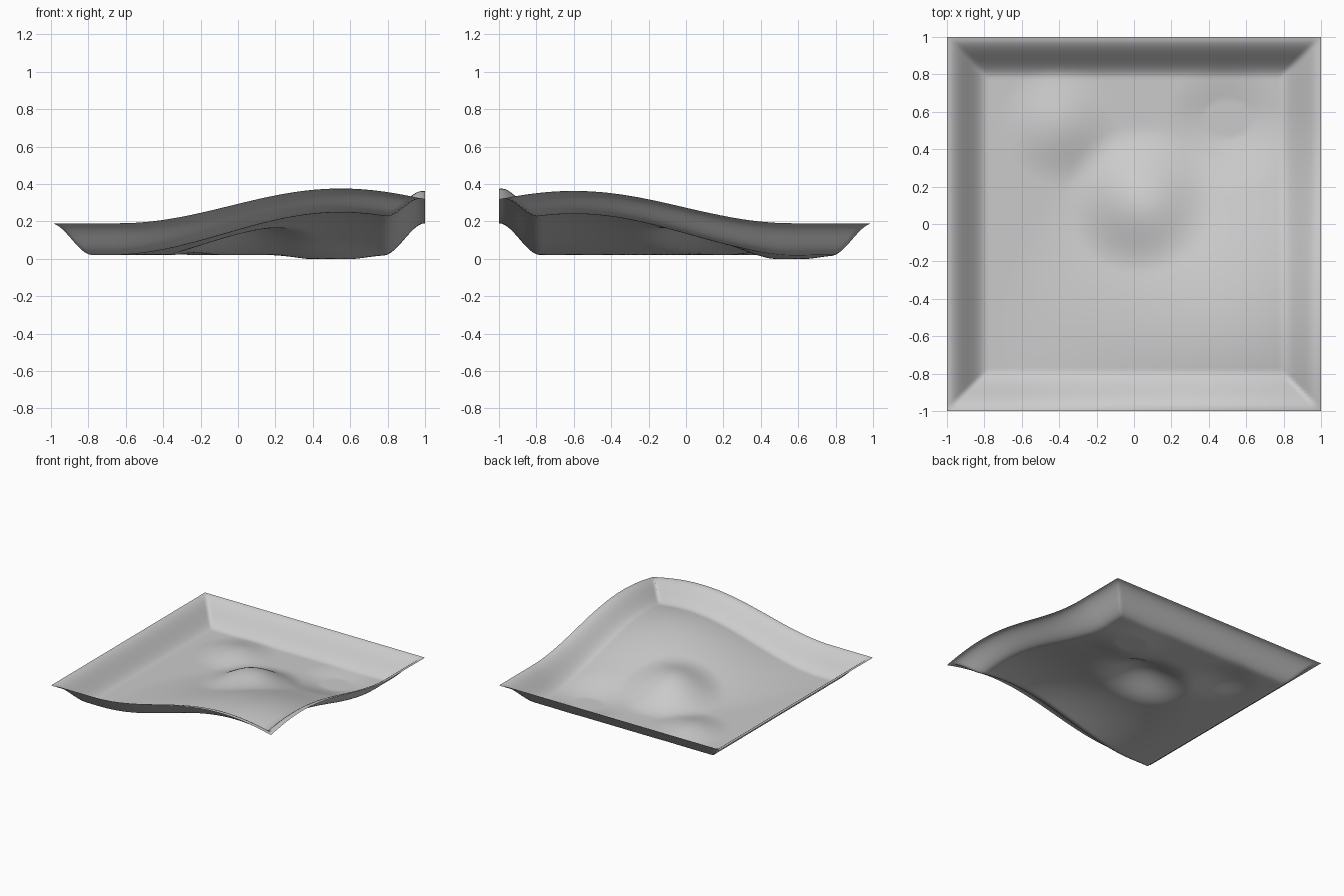
import bpy, bmesh, math

if "Cube" in bpy.data.objects:
    bpy.data.objects.remove(bpy.data.objects["Cube"])

N = 120          # grid resolution
FLOOR = 0.02     # tray floor level
RIM_W, RIM_H = 0.22, 0.17


def bump(x, y, cx, cy, radius, height):
    """Smooth round mound (or dip when height is negative)."""
    r = math.hypot(x - cx, y - cy)
    return height * 0.5 * (1 + math.cos(math.pi * r / radius)) if r < radius else 0.0


# broad corner hill, middle mound, back-left mound, back-right dip
BUMPS = [(0.55, -0.60, 1.25, 0.24),
         (0.03, 0.13, 0.40, 0.11),
         (-0.40, 0.53, 0.32, 0.045),
         (0.50, 0.50, 0.36, -0.035)]


def height(x, y):
    t = max(0.0, (max(abs(x), abs(y)) - (1 - RIM_W)) / RIM_W)
    rim = RIM_H * t * t * (3 - 2 * t)
    return max(0.0, FLOOR + rim + sum(bump(x, y, *b) for b in BUMPS))


# square sheet shaped by the height rule
bm = bmesh.new()
bmesh.ops.create_grid(bm, x_segments=N, y_segments=N, size=1.0)
for v in bm.verts:
    v.co.z = height(v.co.x, v.co.y)
for f in bm.faces:
    f.smooth = True
mesh = bpy.data.meshes.new("terrain_tray")
bm.to_mesh(mesh)
bm.free()

tray = bpy.data.objects.new("terrain_tray", mesh)
bpy.context.collection.objects.link(tray)

# single plain grey
grey = bpy.data.materials.new("plain_grey")
grey.diffuse_color = (0.6, 0.6, 0.6, 1)
grey.use_nodes = True
grey.node_tree.nodes["Principled BSDF"].inputs["Base Color"].default_value = grey.diffuse_color
mesh.materials.append(grey)
